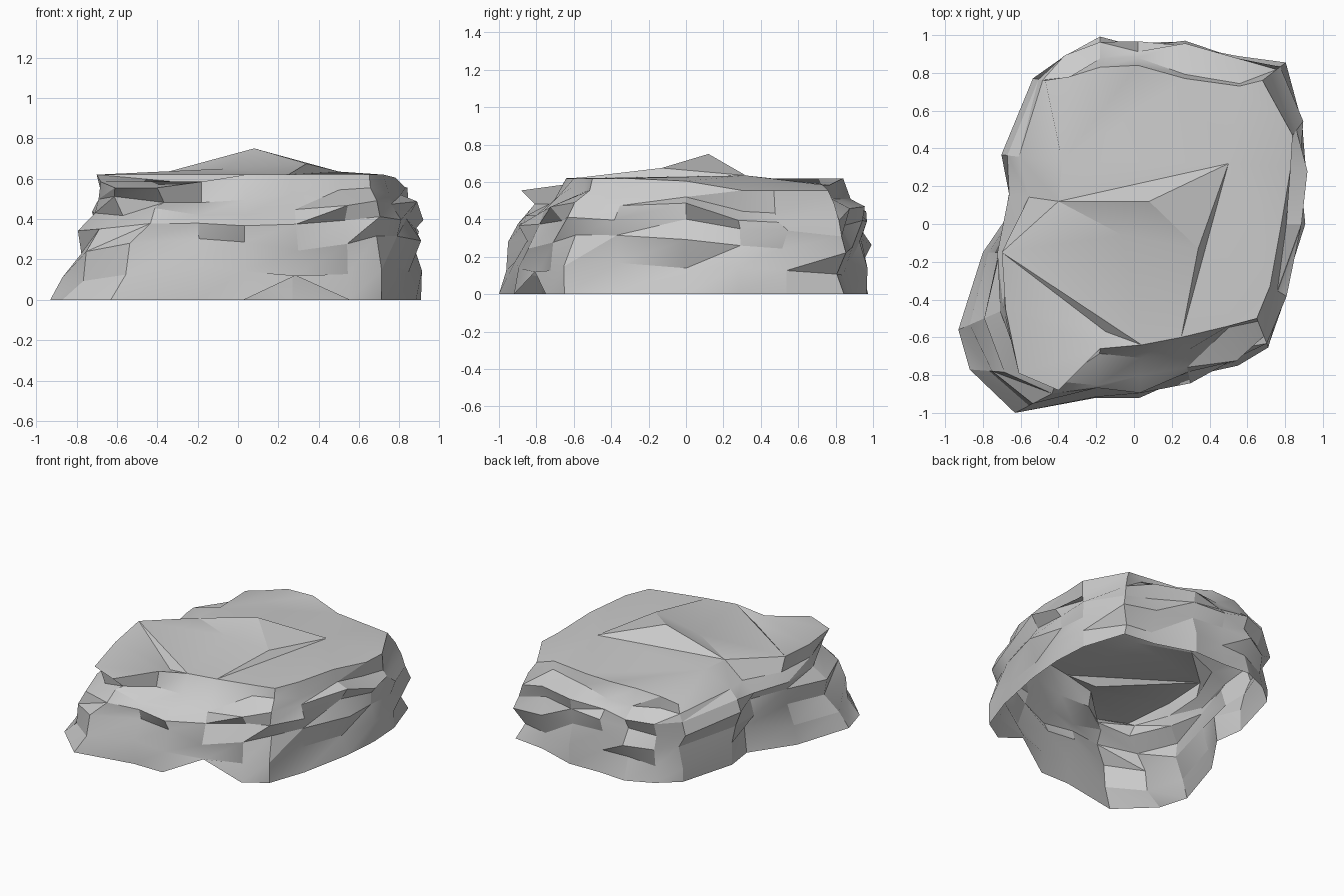
import bpy, bmesh, math, random
from mathutils import Vector

random.seed(4)
if "Cube" in bpy.data.objects:
    bpy.data.objects.remove(bpy.data.objects["Cube"], do_unlink=True)

# Material
stone = bpy.data.materials.new("grey stone")
stone.use_nodes = True
colour = (0.6, 0.6, 0.6, 1)
stone.diffuse_color = colour
stone.node_tree.nodes["Principled BSDF"].inputs["Base Color"].default_value = colour

# Matching outlines, anticlockwise from the left side: widest girth and plateau rim
girth = [(.9, 0), (.92, .28), (.9, .55), (.81, .86), (.55, .9), (.27, 1), (.02, .98),
         (-.18, 1), (-.37, .91), (-.53, .77), (-.73, .37), (-.68, .16), (-.8, -.15),
         (-.93, -.56), (-.87, -.77), (-.63, -1), (-.2, -.92), (.03, -.92),
         (.3, -.85), (.55, -.75), (.71, -.65), (.82, -.39)]
rim = [(.78, 0), (.83, .3), (.84, .47), (.68, .76), (.56, .73), (.27, .77), (.02, .84),
       (-.18, .83), (-.34, .78), (-.47, .76), (-.38, .33), (-.4, .12), (-.7, -.15),
       (-.68, -.45), (-.61, -.79), (-.4, -.88), (-.18, -.66), (.04, -.64),
       (.25, -.6), (.5, -.54), (.65, -.5), (.72, -.33)]
count = len(girth)

# Heights of the rock layers, and how far each side steps in at each layer
heights = [0, .14, .28, .39, .46, .53]
bulge = [.15, .15, .05, .15, .1, .65]
shelf = [.3, .2, .12, .05, 0, .35]
slope = [0, .2, .45, .6, .75, .85]
front = [0, 0, .08, .15, .2, .7]
sides = [bulge] * 9 + [shelf] * 3 + [slope] * 4 + [front] * 5 + [bulge]
sharp_corner = (14, 15)
arch = 18
full_height = .62

bm = bmesh.new()


def vert(x, y, z):
    return bm.verts.new((x, y, z))


def rim_height(i):
    if i in sharp_corner or 1 <= i <= 3 or i == 9:
        return .555
    if i in (4, 5, 8, 13, 16):
        return .585
    return .605 if i == 0 else .62


def layer_point(i, level):
    height = heights[level] * rim_height(i) / full_height
    outer, inner = Vector(girth[i]), Vector(rim[i])
    spot = outer.lerp(inner, sides[i][level])
    if level:
        # wavy ledges in tilted strata
        wave = math.sin(i * 1.7 + level * 2.5) + random.uniform(-.4, .4)
        spot += (inner - outer).normalized() * .03 * (wave + .8)
        height += math.sin(i * 1.25 + level * .5) * .03 + random.uniform(-.015, .015)
        if level > 3 and i in sharp_corner:
            spot *= .92
    elif i == arch:
        # raised gap under the front edge
        spot *= .95
        height = .12
    return vert(spot.x, spot.y, height)


rings = [[layer_point(i, k) for i in range(count)] for k in range(len(heights))]
top = [vert(x, y, rim_height(i)) for i, (x, y) in enumerate(rim)]
rings.append(top)

# Side walls, open underneath, with some facets split
for low, high in zip(rings, rings[1:]):
    for i in range(count):
        j = (i + 1) % count
        if random.random() < .5:
            bm.faces.new((low[i], low[j], high[j]))
            bm.faces.new((low[i], high[j], high[i]))
        else:
            bm.faces.new((low[i], low[j], high[j], high[i]))

# Summit and the step on the front of the plateau
peak = vert(.08, .12, .75)
back_end = vert(.5, .32, .635)
front_knee = vert(-.06, -.06, .65)
side_knee = vert(.34, -.13, .675)
step = vert(-.15, -.57, .57)
west, south, corner, lip = top[11], top[18], top[12], top[17]
for face in [(west, peak, back_end), (west, front_knee, peak),
             (peak, front_knee, side_knee), (peak, side_knee, back_end),
             (front_knee, south, side_knee), (side_knee, south, back_end),
             (west, corner, lip, south, front_knee),
             (corner, step, lip), (step, top[16], lip),
             (corner, *top[13:17], step),
             (back_end, south, *top[19:], *top[:3]),
             (west, back_end, *top[2:11])]:
    bm.faces.new(face)

# Cut the plateau into clean triangles
bmesh.ops.triangulate(bm, faces=[f for f in bm.faces if len(f.verts) > 4])
mesh = bpy.data.meshes.new("rock")
bm.to_mesh(mesh)
bm.free()
mesh.materials.append(stone)

rock = bpy.data.objects.new("rock", mesh)
bpy.context.collection.objects.link(rock)
bpy.context.view_layer.objects.active = rock
rock.select_set(True)
bpy.ops.object.shade_smooth_by_angle(angle=math.radians(22))
